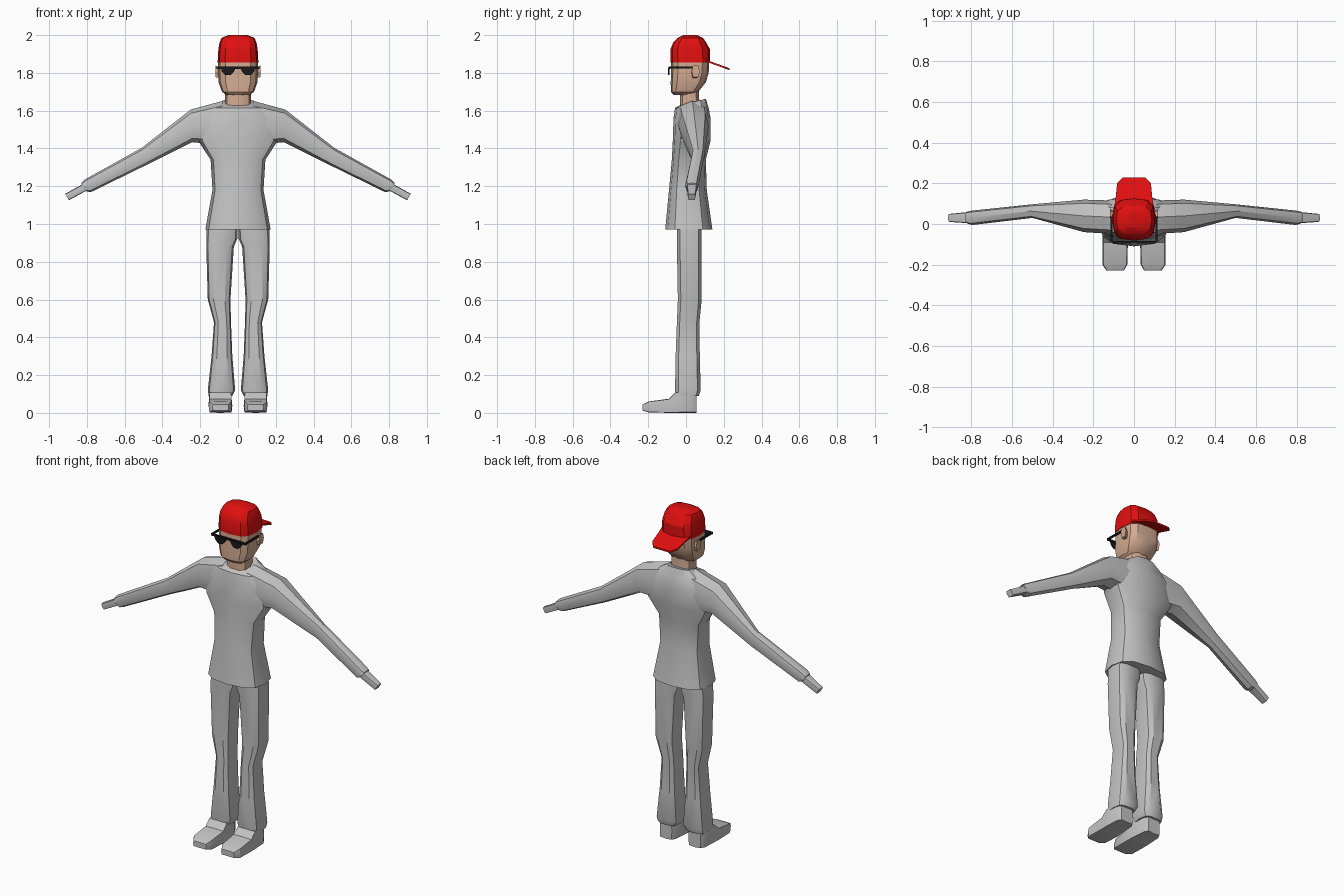
import bpy, bmesh, math
from mathutils import Vector

if "Cube" in bpy.data.objects:
    bpy.data.objects.remove(bpy.data.objects["Cube"])


def material(name, rgb):
    m = bpy.data.materials.new(name)
    m.diffuse_color = (*rgb, 1)
    m.use_nodes = True
    m.node_tree.nodes["Principled BSDF"].inputs["Base Color"].default_value = m.diffuse_color
    return m


GREY = material("grey clothing", (0.55, 0.55, 0.55))
SKIN = material("skin", (0.66, 0.41, 0.29))
RED = material("red cap", (0.75, 0.005, 0.005))
BLACK = material("black plastic", (0.01, 0.01, 0.01))


def finish(name, bm, mat, mirror, smooth):
    bmesh.ops.recalc_face_normals(bm, faces=bm.faces)
    me = bpy.data.meshes.new(name)
    bm.to_mesh(me)
    bm.free()
    me.materials.append(mat)
    ob = bpy.data.objects.new(name, me)
    bpy.context.collection.objects.link(ob)
    if smooth:
        bpy.ops.object.select_all(action='DESELECT')
        ob.select_set(True)
        bpy.context.view_layer.objects.active = ob
        bpy.ops.object.shade_smooth_by_angle(angle=math.radians(smooth))
    if mirror:
        ob.modifiers.new("mirror", 'MIRROR')
    return ob


def loft(name, sections, mat, n=12, p=0.75, mirror=False, smooth=32):
    """Skin a row of rounded sections, each (centre, half axis u, half axis v)."""
    bm = bmesh.new()
    rings = []
    for c, u, v in sections:
        ring = []
        for i in range(n):
            a = 2 * math.pi * i / n
            cs, sn = round(math.cos(a), 6), round(math.sin(a), 6)
            s = math.copysign(abs(cs) ** p, cs) if cs else 0
            t = math.copysign(abs(sn) ** p, sn) if sn else 0
            ring.append(bm.verts.new(Vector(c) + s * Vector(u) + t * Vector(v)))
        rings.append(ring)
    for a, b in zip(rings, rings[1:]):
        for i in range(n):
            j = (i + 1) % n
            bm.faces.new((a[i], a[j], b[j], b[i]))
    bm.faces.new(rings[0])
    bm.faces.new(rings[-1])
    return finish(name, bm, mat, mirror, smooth)


def level(z, x0, x1, y0, y1, tilt=0):
    """Horizontal section; tilt raises the back edge."""
    return (((x0 + x1) / 2, (y0 + y1) / 2, z), ((x1 - x0) / 2, 0, 0), (0, (y1 - y0) / 2, tilt))


def upright(top, bottom, y0, y1):
    """Section across a limb, from its top to its bottom point in x, z."""
    (xt, zt), (xb, zb) = top, bottom
    return (((xt + xb) / 2, (y0 + y1) / 2, (zt + zb) / 2),
            (0, (y1 - y0) / 2, 0), ((xt - xb) / 2, 0, (zt - zb) / 2))


def prism(name, pts, offset, mat, mirror=False):
    bm = bmesh.new()
    f = bm.faces.new([bm.verts.new(q) for q in pts])
    ext = bmesh.ops.extrude_face_region(bm, geom=[f], use_keep_orig=True)
    bmesh.ops.translate(bm, vec=offset,
                        verts=[g for g in ext["geom"] if isinstance(g, bmesh.types.BMVert)])
    return finish(name, bm, mat, mirror, 0)


# Shirt body with flared hem and collar
loft("shirt_body", [
    level(0.97, -.173, .173, -.11, .14),
    level(1.18, -.135, .135, -.09, .11),
    level(1.34, -.145, .145, -.075, .105),
    level(1.44, -.21, .21, -.07, .13),
    level(1.56, -.20, .20, -.066, .13),
    level(1.615, -.15, .15, -.058, .12),
    level(1.645, -.085, .085, -.035, .105, .018)], GREY)

# Sleeves and hands
loft("sleeve", [
    upright((.08, 1.652), (.10, 1.42), -.05, .115),
    upright((.25, 1.606), (.242, 1.433), -.04, .12),
    upright((.51, 1.403), (.49, 1.31), .03, .097),
    upright((.81, 1.236), (.78, 1.168), -.005, .066),
    upright((.83, 1.218), (.81, 1.175), .002, .062)], GREY, n=8, mirror=True)
loft("hand", [
    upright((.815, 1.215), (.795, 1.18), .003, .06),
    upright((.915, 1.16), (.895, 1.126), .01, .05)], GREY, n=8, p=.4, mirror=True)

# Trouser legs
loft("trouser_leg", [
    level(1.00, 0, .165, -.05, .085),
    level(.92, .004, .168, -.05, .085),
    level(.88, .022, .168, -.05, .085),
    level(.60, .04, .16, -.045, .085),
    level(.48, .037, .127, -.05, .073),
    level(.30, .03, .14, -.057, .075),
    level(.12, .015, .16, -.06, .08),
    level(.09, .03, .155, -.055, .07)], GREY, n=10, p=.6, mirror=True)


# Shoes, from heel to toe
def shoe_section(y, x0, x1, z0, z1):
    return (((x0 + x1) / 2, y, (z0 + z1) / 2), ((x1 - x0) / 2, 0, 0), (0, 0, (z1 - z0) / 2))


loft("shoe", [
    shoe_section(.055, .055, .135, 0, .11),
    shoe_section(.03, .04, .15, 0, .12),
    shoe_section(-.055, .033, .155, 0, .11),
    shoe_section(-.09, .03, .155, 0, .075),
    shoe_section(-.20, .033, .155, .003, .06),
    shoe_section(-.23, .05, .135, .012, .045)], GREY, n=8, p=.18, mirror=True)

# Head, neck and ears
loft("neck", [
    level(1.58, -.07, .07, -.035, .075),
    level(1.72, -.068, .068, -.035, .07)], SKIN, n=10)
loft("head", [
    level(1.682, -.06, .06, -.065, .03),
    level(1.70, -.085, .085, -.08, .065),
    level(1.75, -.103, .103, -.081, .105),
    level(1.80, -.105, .105, -.079, .12),
    level(1.87, -.105, .105, -.078, .124)], SKIN, p=.65)
loft("ear", [
    ((.095, .045, 1.80), (0, .018, 0), (0, 0, .03)),
    ((.119, .052, 1.808), (0, .022, 0), (0, 0, .034))], SKIN, n=6, mirror=True, smooth=20)

# Cap worn backwards
loft("cap_crown", [
    level(1.855, -.108, .108, -.081, .127),
    level(1.925, -.104, .104, -.082, .126),
    level(1.96, -.098, .098, -.068, .108),
    level(1.985, -.088, .088, -.045, .09),
    level(2.0, -.05, .05, -.015, .06)], RED, p=.65, smooth=25)
brim = [(.098, .08), (.09, .13), (.083, .2), (.055, .23)]
outline = brim + [(-x, y) for x, y in reversed(brim)]
prism("cap_brim", [(x, y, 1.868 - .36 * (y - .11)) for x, y in outline], (0, 0, -.01), RED)

# Sunglasses: lenses, brow bar and side arms
prism("lens", [(.012, -.088, 1.826), (.09, -.088, 1.826), (.086, -.088, 1.808),
               (.066, -.088, 1.788), (.04, -.088, 1.788), (.022, -.088, 1.806)],
      (0, -.007, 0), BLACK, True)
prism("brow_bar", [(-.115, -.083, 1.821), (.115, -.083, 1.821),
                   (.115, -.083, 1.833), (-.115, -.083, 1.833)], (0, -.009, 0), BLACK)
prism("glasses_arm", [(.106, -.09, 1.823), (.106, .045, 1.823),
                      (.106, .045, 1.833), (.106, -.09, 1.833)], (.009, 0, 0), BLACK, True)
